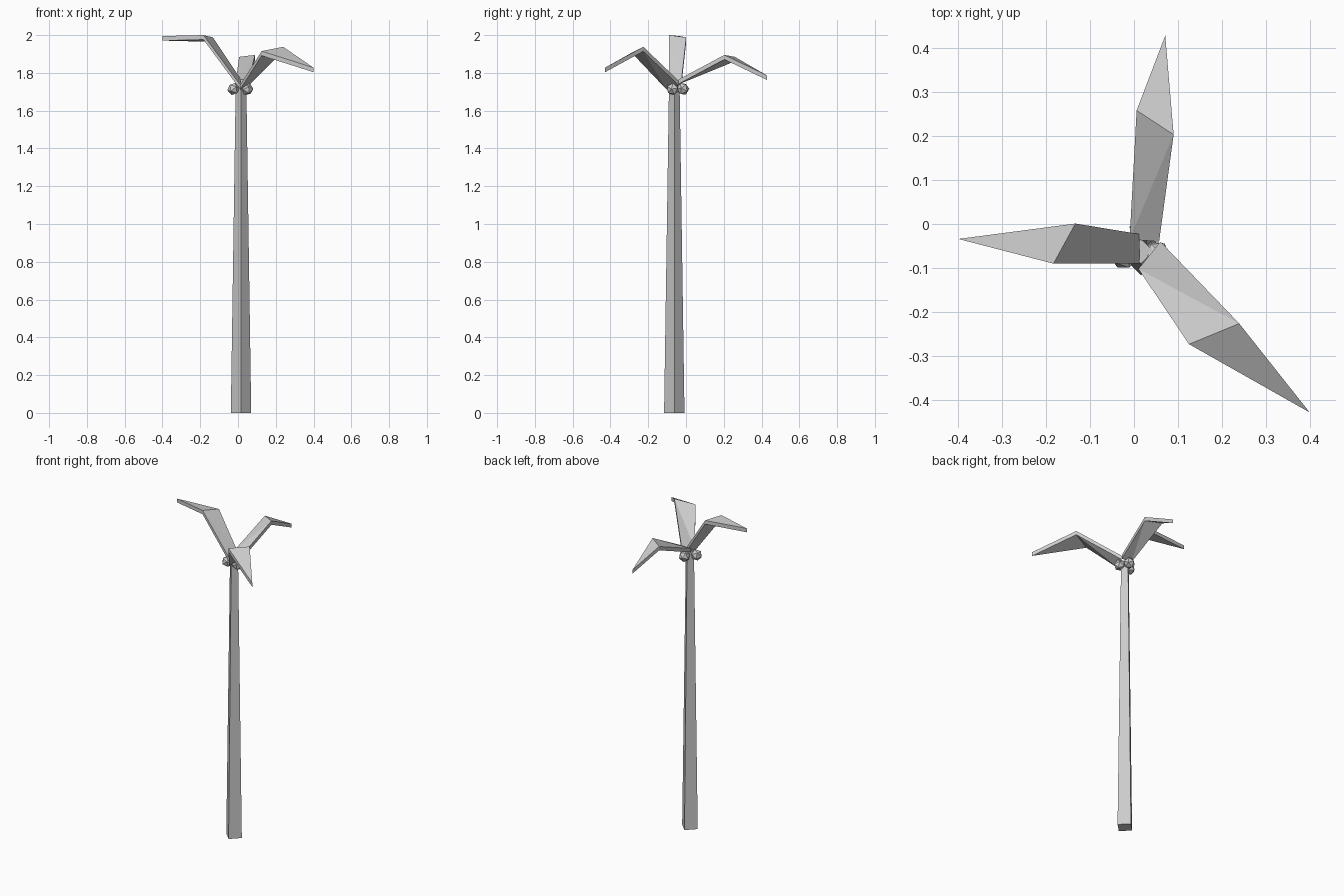
import bpy, bmesh
from math import pi

if "Cube" in bpy.data.objects:
    bpy.data.objects.remove(bpy.data.objects["Cube"])

CX, CY = 0.016, -0.062          # trunk axis


def finish(name, bm):
    bmesh.ops.recalc_face_normals(bm, faces=bm.faces[:])
    me = bpy.data.meshes.new(name)
    bm.to_mesh(me)
    bm.free()
    ob = bpy.data.objects.new(name, me)
    bpy.context.collection.objects.link(ob)
    return ob


def frond(name, base, mid, tip, thick=0.024):
    """Bent leaf: base pair -> middle pair -> pointed tip, with thickness."""
    bm = bmesh.new()
    pts = [*base, *mid, tip]
    top = [bm.verts.new(p) for p in pts]
    bot = [bm.verts.new((x, y, z - thick)) for x, y, z in pts]
    for s, flip in ((top, False), (bot, True)):
        # base section is twisted, so it is split along its diagonal
        for f in ((0, 1, 3), (0, 3, 2), (2, 3, 4)):
            bm.faces.new([s[i] for i in (f[::-1] if flip else f)])
    rim = (0, 1, 3, 4, 2)
    for a, b in zip(rim, rim[1:] + rim[:1]):
        bm.faces.new((top[a], top[b], bot[b], bot[a]))
    return finish(name, bm)


# Trunk: tapered four-sided post turned corner-forward
bpy.ops.mesh.primitive_cone_add(vertices=4, radius1=0.054, radius2=0.028,
                                depth=1.74, location=(CX, CY, 0.87))
bpy.context.object.name = "trunk"

# Coconuts under the crown
for i, (x, y) in enumerate([(-0.024, -0.07), (0.048, -0.07), (0.022, -0.016)]):
    bpy.ops.mesh.primitive_ico_sphere_add(subdivisions=1, radius=0.034,
                                          location=(x, y, 1.715),
                                          rotation=(0.4 * i, 0.3, i * pi / 3))
    bpy.context.object.name = f"coconut_{i + 1}"

# Three palm fronds
frond("back_frond",
      [(-0.010, -0.035, 1.765), (0.057, -0.040, 1.765)],
      [(0.006, 0.258, 1.885), (0.090, 0.203, 1.895)],
      (0.071, 0.428, 1.787))
frond("left_frond",
      [(0.013, -0.023, 1.770), (0.013, -0.090, 1.735)],
      [(-0.133, 0.001, 1.988), (-0.183, -0.090, 2.0)],
      (-0.399, -0.034, 1.995))
frond("front_frond",
      [(0.010, -0.102, 1.735), (0.060, -0.040, 1.760)],
      [(0.125, -0.273, 1.915), (0.239, -0.226, 1.938)],
      (0.399, -0.428, 1.828))
